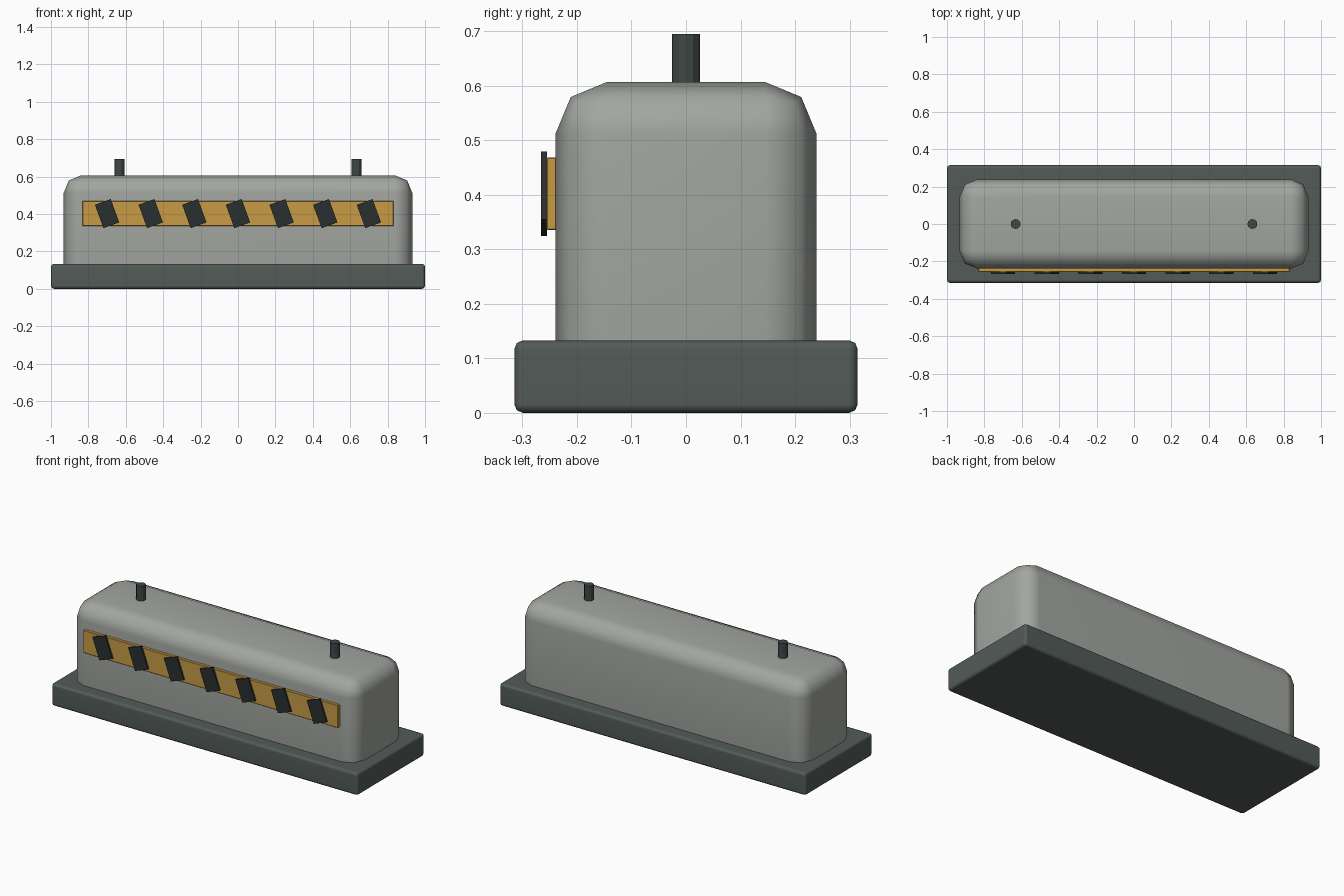
import bpy
from math import radians

if "Cube" in bpy.data.objects:
    bpy.data.objects.remove(bpy.data.objects["Cube"])


def material(name, color):
    m = bpy.data.materials.new(name)
    m.diffuse_color = (*color, 1)
    m.use_nodes = True
    m.node_tree.nodes["Principled BSDF"].inputs["Base Color"].default_value = m.diffuse_color
    return m


concrete = material("concrete_grey", (0.36, 0.38, 0.35))
dark = material("dark_base", (0.085, 0.105, 0.098))
steel = material("dark_steel", (0.05, 0.065, 0.062))
amber = material("amber_paint", (0.58, 0.33, 0.06))
black = material("black_paint", (0.022, 0.028, 0.03))


def finish(ob, name, mat):
    ob.name = name
    ob.data.materials.append(mat)
    return ob


def box(name, center, size, mat, bevel=0, segments=2, tilt=0, angle=30):
    bpy.ops.mesh.primitive_cube_add(size=1, location=center)
    ob = finish(bpy.context.object, name, mat)
    ob.scale = size
    bpy.ops.object.transform_apply(location=False, rotation=False, scale=True)
    ob.rotation_euler.y = radians(tilt)
    if bevel:
        mod = ob.modifiers.new("bevel", "BEVEL")
        mod.width = bevel
        mod.segments = segments
        bpy.ops.object.modifier_apply(modifier=mod.name)
        bpy.ops.object.shade_smooth_by_angle(angle=radians(angle))
        ob.modifiers.new("weighted_normals", "WEIGHTED_NORMAL").keep_sharp = True
    return ob


# Wide foot slab and rounded barrier body
box("base_slab", (0, 0, 0.0665), (2.0, 0.63, 0.133), dark, 0.016, 2, angle=60)
box("barrier_body", (0, 0, 0.3185), (1.864, 0.478, 0.577), concrete, 0.094, 2, angle=60)

# Warning band on the front with slanted marks
box("warning_band", (0, -0.246, 0.402), (1.664, 0.02, 0.133), amber, 0.002, 1)
for i in range(7):
    box(f"warning_mark_{i + 1}", (-0.7 + i * 0.7 / 3, -0.2605, 0.402),
        (0.09, 0.011, 0.133), black, tilt=-20)

# Lifting pins on the top
for side, x in (("left", -0.633), ("right", 0.633)):
    bpy.ops.mesh.primitive_cylinder_add(vertices=12, radius=0.026, depth=0.115,
                                        location=(x, 0, 0.6375))
    finish(bpy.context.object, f"lifting_pin_{side}", steel)
